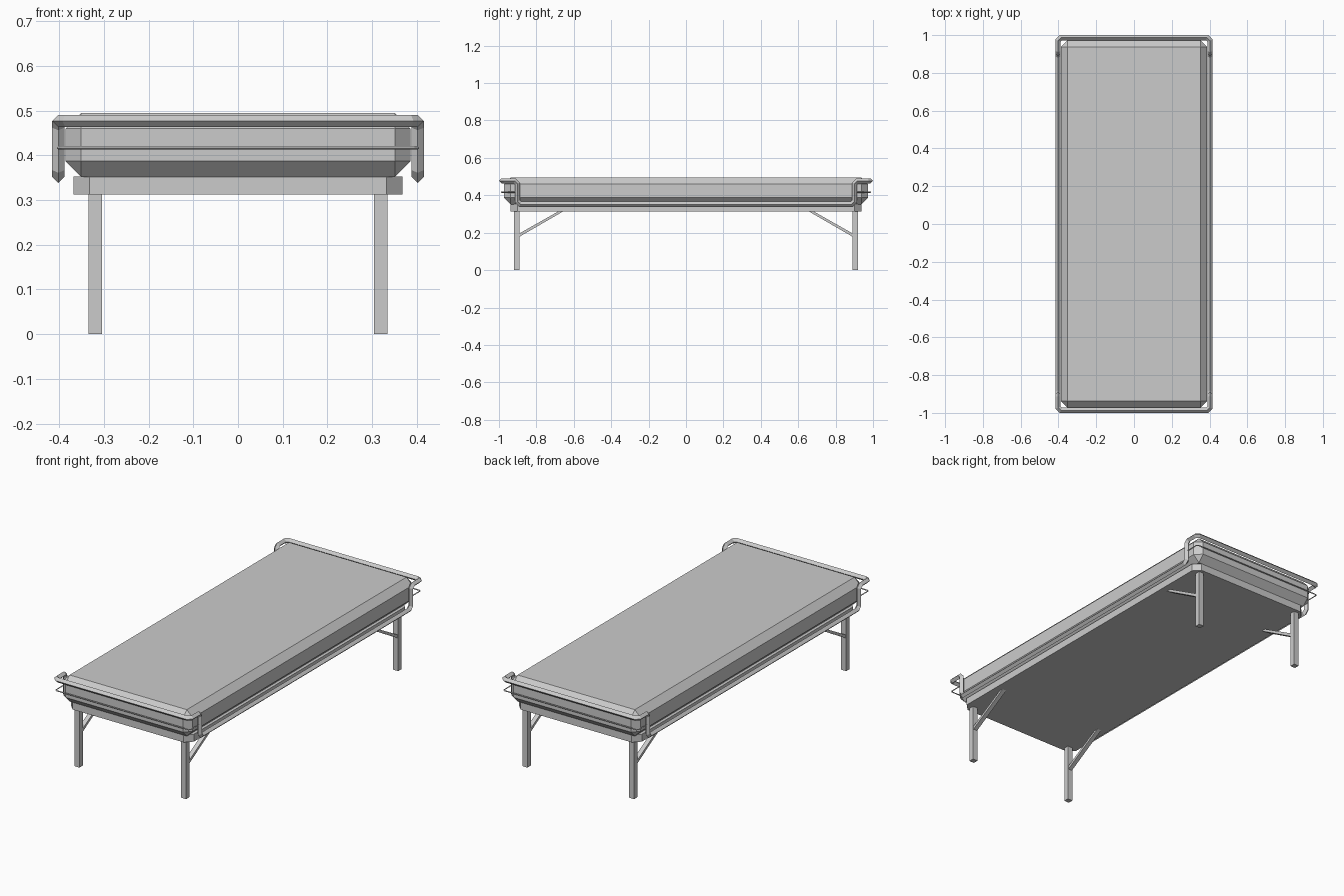
import bpy, bmesh
from mathutils import Vector, Matrix

if "Cube" in bpy.data.objects:
    bpy.data.objects.remove(bpy.data.objects["Cube"])


def finish(bm, name):
    bmesh.ops.recalc_face_normals(bm, faces=bm.faces)
    me = bpy.data.meshes.new(name)
    bm.to_mesh(me)
    bm.free()
    ob = bpy.data.objects.new(name, me)
    bpy.context.collection.objects.link(ob)
    return ob


def box(name, lo, hi, bevel=0, vertical_only=False):
    lo, hi = Vector(lo), Vector(hi)
    bm = bmesh.new()
    bmesh.ops.create_cube(bm, size=1, matrix=Matrix.Translation((lo + hi) / 2)
                          @ Matrix.Diagonal((*(hi - lo), 1)))
    if bevel:
        edges = [e for e in bm.edges if not vertical_only
                 or abs(e.verts[0].co.z - e.verts[1].co.z) > 0.001]
        bmesh.ops.bevel(bm, geom=edges, offset=bevel, segments=1,
                        affect='EDGES', profile=0.5)
    return finish(bm, name)


def cut_corners(pts, c):
    """Replace every inner path point by two points, giving a chamfered bend."""
    out = [Vector(pts[0])]
    for a, b, d in zip(pts, pts[1:], pts[2:]):
        a, b, d = Vector(a), Vector(b), Vector(d)
        out += [b + (a - b).normalized() * c, b + (d - b).normalized() * c]
    return out + [Vector(pts[-1])]


def tube(name, pts, r, capped):
    """Sweep a four-sided diamond along the path with mitred bends."""
    bm = bmesh.new()
    d = (pts[1] - pts[0]).normalized()
    side = d.cross(Vector((0, 0, 1))).normalized()
    up = side.cross(d)
    ring = [pts[0] + v * r for v in (side, up, -side, -up)]
    prev = first = [bm.verts.new(p) for p in ring]
    for i in range(1, len(pts)):
        d = (pts[i] - pts[i - 1]).normalized()
        n = d if i == len(pts) - 1 else d + (pts[i + 1] - pts[i]).normalized()
        ring = [p + d * ((pts[i] - p).dot(n) / d.dot(n)) for p in ring]
        cur = [bm.verts.new(p) for p in ring]
        for k in range(4):
            j = (k + 1) % 4
            bm.faces.new((prev[k], prev[j], cur[j], cur[k]))
        prev = cur
    if capped:
        bm.faces.new(first)
        bm.faces.new(prev)
    else:
        bmesh.ops.remove_doubles(bm, verts=bm.verts, dist=1e-5)
    return finish(bm, name)


# Mattress and base frame
box("mattress", (-0.386, -0.973, 0.352), (0.386, 0.973, 0.495), 0.035)
box("base_frame", (-0.368, -0.938, 0.313), (0.368, 0.938, 0.353), 0.036, True)

# Legs and diagonal braces
for sx, xn in ((-1, "left"), (1, "right")):
    for sy, yn in ((-1, "front"), (1, "back")):
        x, y = sx * 0.319, sy * 0.906
        box(f"{yn}_{xn}_leg", (x - 0.015, y - 0.0145, 0), (x + 0.015, y + 0.0145, 0.32))
        bm = bmesh.new()
        profile = [(0.9, 0.173), (0.9, 0.191), (0.645, 0.335), (0.62, 0.335)]
        f = bm.faces.new([bm.verts.new((x - 0.012, sy * py, pz)) for py, pz in profile])
        ext = bmesh.ops.extrude_face_region(bm, geom=[f])
        bmesh.ops.translate(bm, vec=(0.024, 0, 0),
                            verts=[v for v in ext["geom"] if isinstance(v, bmesh.types.BMVert)])
        finish(bm, f"{yn}_{xn}_brace")

# Tubular guard rail: high across both ends, low along the sides
X, Y, P, HI, LO = 0.402, 0.9865, 0.901, 0.477, 0.352
half = [(X, -Y, HI), (X, -P, HI), (X, -P, LO), (X, P, LO), (X, P, HI), (X, Y, HI)]
path = [(0, -Y, HI)] + half + [(-x, y, z) for x, y, z in reversed(half)] + [(0, -Y, HI)]
tube("guard_rail", cut_corners(path, 0.015), 0.0138, False)

# Thin wire looped between the rail posts at each end
for s, n in ((-1, "front"), (1, "back")):
    wire = [(X, s * P, 0.417), (X, s * Y, 0.417), (-X, s * Y, 0.417), (-X, s * P, 0.417)]
    tube(f"{n}_wire", cut_corners(wire, 0.008), 0.0035, True)
